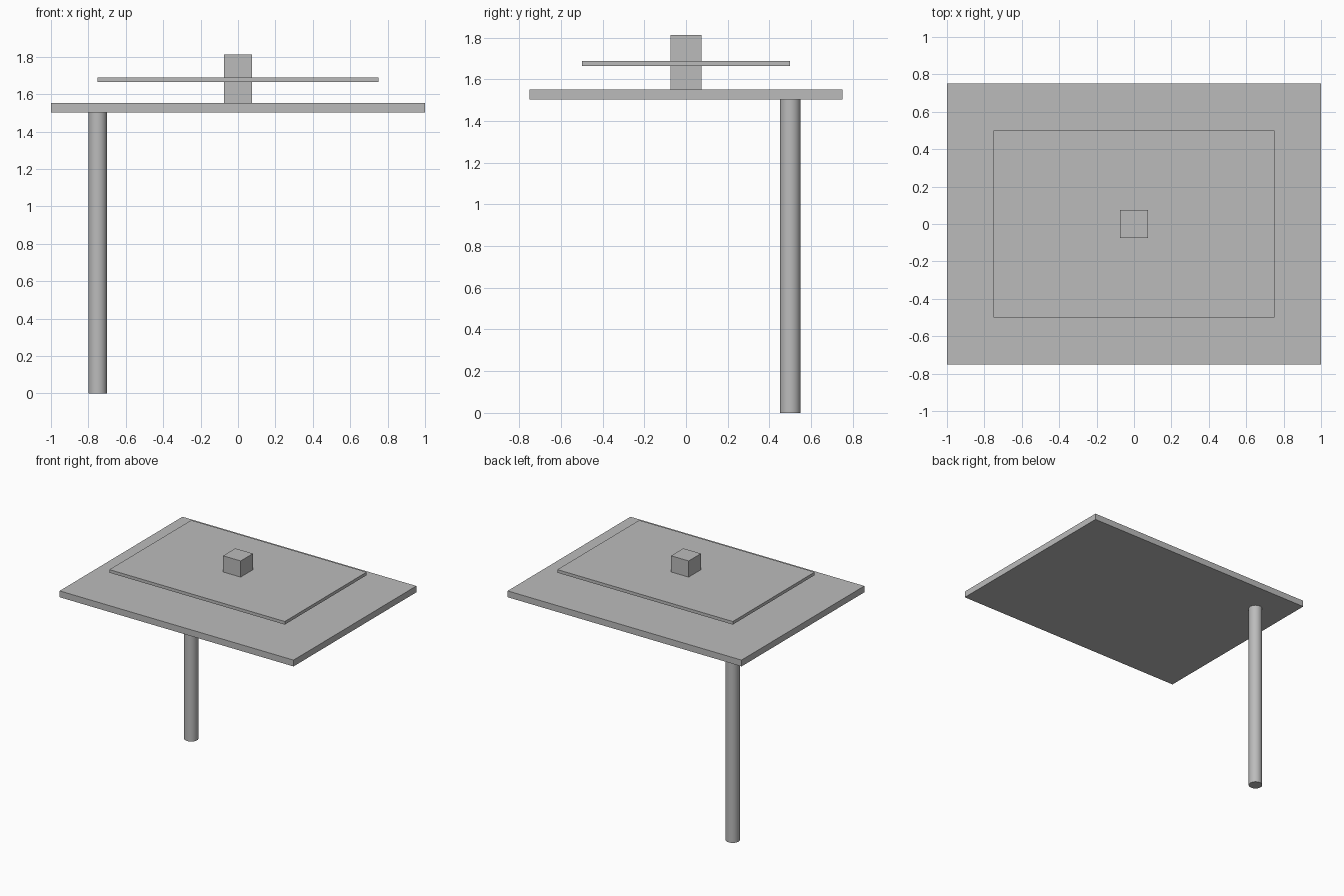
import bpy
from math import radians

cube = bpy.data.objects.get("Cube")
if cube:
    bpy.data.objects.remove(cube, do_unlink=True)

GREY = (0.5, 0.5, 0.5, 1.0)
grey = bpy.data.materials.new("plain grey")
grey.use_nodes = True
grey.diffuse_color = GREY
grey.node_tree.nodes["Principled BSDF"].inputs["Base Color"].default_value = GREY


def finish(name):
    obj = bpy.context.object
    obj.name = name
    obj.data.materials.append(grey)
    return obj


def box(name, width, depth, bottom, top):
    """Box centred on the z axis between two heights."""
    bpy.ops.mesh.primitive_cube_add(size=1, location=(0, 0, (bottom + top) / 2))
    bpy.context.object.scale = (width, depth, top - bottom)
    bpy.ops.object.transform_apply(location=False, rotation=False, scale=True)
    return finish(name)


# Stacked slabs and the central block
TOP_BOTTOM, TOP_SURFACE = 1.503, 1.552
box("table_top", 2.0, 1.5, TOP_BOTTOM, TOP_SURFACE)
box("raised_panel", 1.5, 1.0, 1.664, 1.688)
box("centre_block", 0.15, 0.15, TOP_SURFACE, 1.813)

# Single round leg near the back corner
bpy.ops.mesh.primitive_cylinder_add(vertices=32, radius=0.05, depth=TOP_BOTTOM,
                                    location=(-0.75, 0.5, TOP_BOTTOM / 2))
finish("back_leg")
bpy.ops.object.shade_smooth_by_angle(angle=radians(30))
